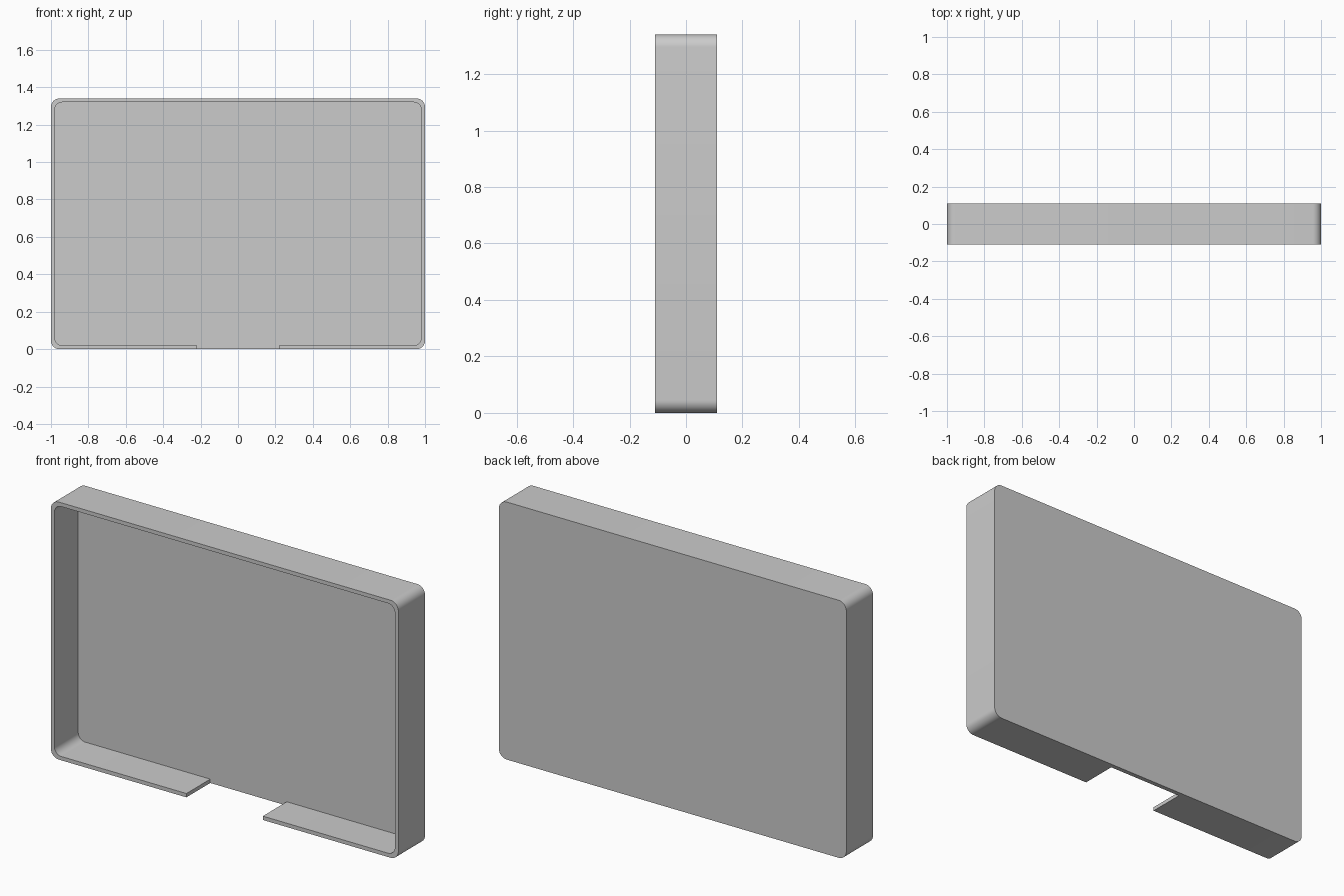
import bpy, bmesh, math

if "Cube" in bpy.data.objects:
    bpy.data.objects.remove(bpy.data.objects["Cube"])

W, D, H = 2.0, 0.22, 1.34      # overall size
WALL, BACK = 0.02, 0.024       # rim and back panel thickness
R_OUT, R_IN = 0.045, 0.04      # corner radii
NOTCH = 0.22                   # half width of the bottom gap


def rounded_rect(x, z0, z1, r, steps=10):
    """Counter-clockwise outline starting at the lower right corner."""
    centres = [(x - r, z0 + r, -90), (x - r, z1 - r, 0),
               (-x + r, z1 - r, 90), (-x + r, z0 + r, 180)]
    return [(cx + r * math.cos(math.radians(a + 90 * i / steps)),
             cz + r * math.sin(math.radians(a + 90 * i / steps)))
            for cx, cz, a in centres for i in range(steps + 1)]


def prism(name, outline, y0, y1):
    """Extrude an x-z outline along y."""
    bm = bmesh.new()
    face = bm.faces.new([bm.verts.new((x, y0, z)) for x, z in outline])
    ext = bmesh.ops.extrude_face_region(bm, geom=[face])
    moved = [g for g in ext["geom"] if isinstance(g, bmesh.types.BMVert)]
    bmesh.ops.translate(bm, verts=moved, vec=(0, y1 - y0, 0))
    bmesh.ops.recalc_face_normals(bm, faces=bm.faces)
    mesh = bpy.data.meshes.new(name)
    bm.to_mesh(mesh)
    bm.free()
    obj = bpy.data.objects.new(name, mesh)
    bpy.context.collection.objects.link(obj)
    return obj


# Solid rounded slab
tray = prism("shallow_tray", rounded_rect(W / 2, 0, H, R_OUT), -D / 2, D / 2)

# Cavity with the bottom gap joined into one outline
cavity = rounded_rect(W / 2 - WALL, WALL, H - WALL, R_IN)
cavity += [(-NOTCH, WALL), (-NOTCH, -0.1), (NOTCH, -0.1), (NOTCH, WALL)]
cutter = prism("cavity_cutter", cavity, -D, D / 2 - BACK)
cutter.hide_render = True

# Hollow out the slab
bpy.context.view_layer.objects.active = tray
tray.select_set(True)
cut = tray.modifiers.new("hollow", 'BOOLEAN')
cut.operation, cut.solver, cut.object = 'DIFFERENCE', 'EXACT', cutter
bpy.ops.object.modifier_apply(modifier=cut.name)
bpy.data.objects.remove(cutter)

# Smooth corners, crisp edges
bpy.ops.object.shade_smooth_by_angle(angle=math.radians(30))
